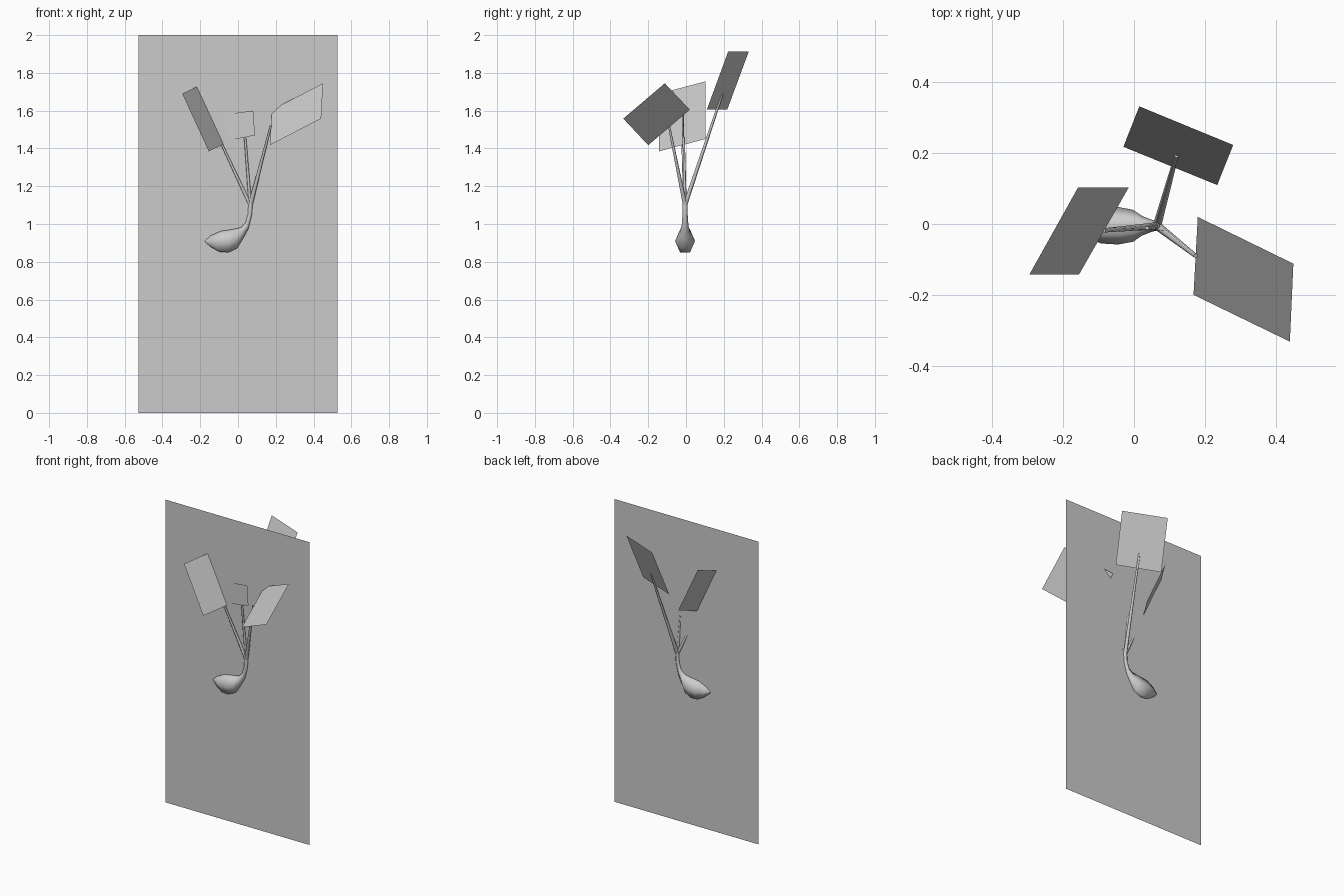
import bpy, math
from mathutils import Vector

if "Cube" in bpy.data.objects:
    bpy.data.objects.remove(bpy.data.objects["Cube"])


def add_mesh(name, verts, faces, smooth=False):
    me = bpy.data.meshes.new(name)
    me.from_pydata(verts, [], faces)
    me.update()
    if smooth:
        for p in me.polygons:
            p.use_smooth = len(p.vertices) == 4
    ob = bpy.data.objects.new(name, me)
    bpy.context.collection.objects.link(ob)
    return ob


def loft(name, rings):
    # join equal rings of points into a closed tube
    n = len(rings[0])
    faces = []
    for r in range(len(rings) - 1):
        for i in range(n):
            j = (i + 1) % n
            faces.append((r * n + i, r * n + j, (r + 1) * n + j, (r + 1) * n + i))
    faces.append(tuple(reversed(range(n))))
    faces.append(tuple(range((len(rings) - 1) * n, len(rings) * n)))
    return add_mesh(name, [p for ring in rings for p in ring], faces, True)


def stem(name, start, end, r0, r1):
    a, b = Vector(start), Vector(end)
    q = (b - a).to_track_quat('Z', 'Y')
    angles = [math.tau * i / 6 for i in range(6)]
    loft(name, [[c + q @ Vector((r * math.cos(t), r * math.sin(t), 0)) for t in angles]
                for c, r in ((a, r0), (b, r1))])


# upright backing panel
P = -0.005
add_mesh("backing_panel", [(-.527, P, 0), (.527, P, 0), (.527, P, 2), (-.527, P, 2)], [(0, 1, 2, 3)])

# seed bulb flowing into the main stem: upper x,z, lower x,z, half width
sections = [
    (-.173, .913, -.175, .905, .010),
    (-.145, .938, -.140, .875, .030),
    (-.090, .963, -.095, .852, .050),
    (-.040, .970, -.050, .850, .053),
    (.000, .977, -.005, .872, .045),
    (.020, .985, .025, .920, .028),
    (.040, 1.008, .055, .975, .018),
    (.052, 1.050, .073, 1.045, .014),
    (.055, 1.100, .077, 1.100, .014),
    (.059, 1.160, .071, 1.160, .009),
]
rings = []
for ux, uz, lx, lz, w in sections:
    up, low = Vector((ux, P, uz)), Vector((lx, P, lz))
    mid, half = (up + low) / 2, (up - low) / 2
    rings.append([mid + half * (math.sin(math.pi * i / 3) / .866)
                  + Vector((0, w * math.cos(math.pi * i / 3), 0)) for i in range(6)])
loft("seed_bulb", rings)

# leaf stems
base = (.065, P, 1.1)
stem("left_stem", base, (-.085, -.018, 1.42), .010, .006)
stem("front_stem", base, (.174, -.09, 1.52), .012, .006)
stem("back_stem", base, (.12, .193, 1.69), .012, .006)
stem("middle_stem", base, (.037, -.012, 1.46), .009, .006)

# flat four-cornered leaves
leaves = {
    "left_leaf": [(-.295, -.142, 1.69), (-.155, -.142, 1.385), (-.015, .103, 1.45), (-.158, .103, 1.755)],
    "front_leaf": [(.18, .02, 1.605), (.168, -.2, 1.417), (.44, -.332, 1.558), (.45, -.112, 1.745)],
    "back_leaf": [(-.03, .218, 1.605), (.235, .11, 1.605), (.28, .223, 1.912), (.015, .332, 1.912)],
    "middle_leaf": [(-.06, -.01, 1.44), (.09, -.02, 1.47), (.08, -.018, 1.6), (-.07, -.01, 1.58)],
}
for name, corners in leaves.items():
    add_mesh(name, corners, [(0, 1, 2, 3)])
